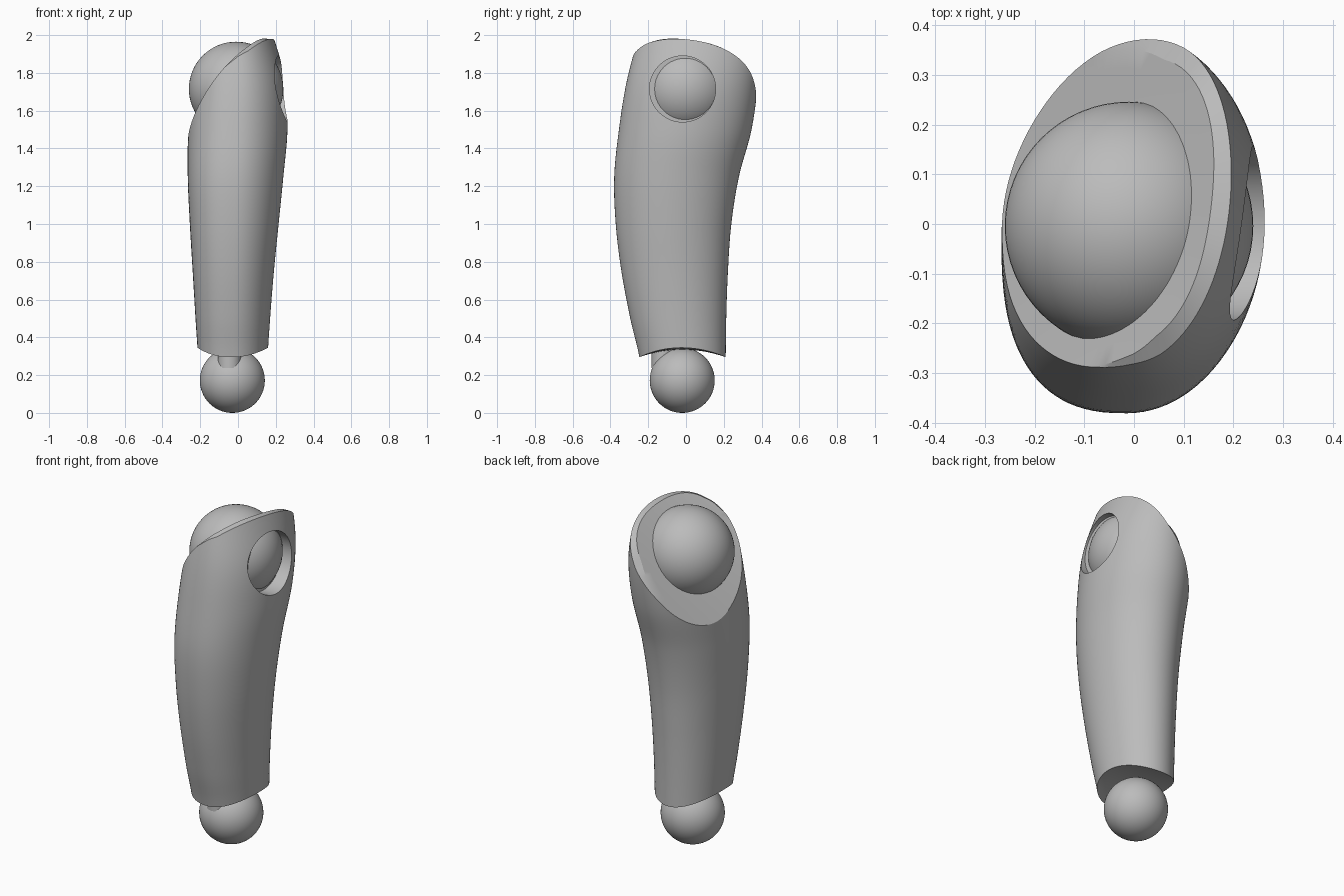
import bpy, bmesh, math
from mathutils import Vector

if "Cube" in bpy.data.objects:
    bpy.data.objects.remove(bpy.data.objects["Cube"], do_unlink=True)

grey = bpy.data.materials.new("plain_grey")
grey.use_nodes = True
grey.diffuse_color = (0.5, 0.5, 0.5, 1)
grey.node_tree.nodes["Principled BSDF"].inputs["Base Color"].default_value = (0.5, 0.5, 0.5, 1)

# Limb outline by height: z, right side, left side, front, back
LEVELS = [
    (0.25, -0.21, 0.155, -0.24, 0.21),
    (0.5, -0.225, 0.17, -0.295, 0.213),
    (0.75, -0.24, 0.19, -0.342, 0.222),
    (1.0, -0.255, 0.215, -0.372, 0.24),
    (1.25, -0.266, 0.24, -0.38, 0.28),
    (1.5, -0.263, 0.262, -0.355, 0.347),
    (1.75, -0.24, 0.253, -0.315, 0.38),
    (2.0, -0.2, 0.185, -0.25, 0.385),
    (2.25, -0.15, 0.1, -0.18, 0.36),
]
COLUMNS, ROWS, CAP_RINGS = 96, 40, 8


def extents(z):
    """Smoothly interpolate the outline table."""
    s = (z - LEVELS[0][0]) / 0.25
    i = max(0, min(int(s), len(LEVELS) - 2))
    t = s - i
    a, b, c, d = (LEVELS[max(0, min(i + k, len(LEVELS) - 1))] for k in (-1, 0, 1, 2))
    return [q + 0.5 * t * (r - p + t * (2 * p - 5 * q + 4 * r - u + t * (3 * (q - r) + u - p)))
            for p, q, r, u in zip(a[1:], b[1:], c[1:], d[1:])]


def outline(angle, z):
    """Point on the limb surface; the front right quarter is squarer."""
    x0, x1, y0, y1 = extents(z)
    c, s = math.cos(angle), math.sin(angle)
    power = 0.8 if c < 0 and s < 0 else 1
    x = math.copysign(abs(c) ** power, c) * (x1 - x0) / 2 + (x0 + x1) / 2
    y = math.copysign(abs(s) ** power, s) * (y1 - y0) / 2 + (y0 + y1) / 2
    return x, y


def slant(x, y):
    """Height of the slanted shoulder face."""
    return 1.8 + 1.27 * x - 0.38 * y + 0.7 * x * y - 0.59 * x * x


def rim_width(angle):
    return max(0, min(1, 2 * math.cos(angle) + 0.5))


def rim_height(angle):
    low, high = 1.2, 2.2
    for _ in range(30):
        mid = (low + high) / 2
        if mid < slant(*outline(angle, mid)) - 0.04 * rim_width(angle):
            low = mid
        else:
            high = mid
    return low


def finish(obj, name):
    obj.name = name
    obj.data.materials.clear()
    obj.data.materials.append(grey)
    bpy.ops.object.select_all(action='DESELECT')
    obj.select_set(True)
    bpy.context.view_layer.objects.active = obj
    bpy.ops.object.shade_smooth_by_angle(angle=math.radians(30))


# Limb shell: side wall, chamfered slanted top, domed underside
angles = [2 * math.pi * i / COLUMNS for i in range(COLUMNS)]
tops = [rim_height(a) for a in angles]
rings = []
base = [(*outline(a, 0.3), 0.295 + 0.05 * math.cos(a) ** 2) for a in angles]
hub = Vector((-0.03, -0.02, 0.335))
for k in range(1, CAP_RINGS):
    f = k / CAP_RINGS
    rings.append([(hub.x + (x - hub.x) * f, hub.y + (y - hub.y) * f,
                   z * f * f + hub.z * (1 - f * f)) for x, y, z in base])
for k in range(ROWS + 1):
    ring = []
    for a, top, foot in zip(angles, tops, base):
        z = foot[2] + (top - foot[2]) * k / ROWS
        ring.append((*outline(a, z), z))
    rings.append(ring)
rim = rings[-1]
mx, my = -0.03, 0.04
inner = []
for a, (x, y, z) in zip(angles, rim):
    inward = Vector((mx - x, my - y)).normalized() * (0.002 + 0.035 * rim_width(a))
    inner.append((x + inward.x, y + inward.y))
for k in range(CAP_RINGS, 0, -1):
    f = k / CAP_RINGS
    flat = [(mx + (x - mx) * f, my + (y - my) * f) for x, y in inner]
    rings.append([(x, y, slant(x, y)) for x, y in flat])

bm = bmesh.new()
loops = [[bm.verts.new(p) for p in ring] for ring in rings]
for lower, upper in zip(loops, loops[1:]):
    for i in range(COLUMNS):
        j = (i + 1) % COLUMNS
        bm.faces.new((lower[i], lower[j], upper[j], upper[i]))
for loop, centre in ((loops[0], hub), (loops[-1], (mx, my, slant(mx, my)))):
    tip = bm.verts.new(centre)
    for i in range(COLUMNS):
        bm.faces.new((loop[i], loop[(i + 1) % COLUMNS], tip))
bmesh.ops.recalc_face_normals(bm, faces=bm.faces)
mesh = bpy.data.meshes.new("limb_shell")
bm.to_mesh(mesh)
bm.free()
shell = bpy.data.objects.new("limb_shell", mesh)
bpy.context.collection.objects.link(shell)

# Round recess in the outer side
bpy.ops.mesh.primitive_cylinder_add(vertices=96, radius=0.175, depth=0.3,
                                    location=(0.33, -0.018, 1.715), rotation=(0, math.pi / 2, 0))
cutter = bpy.context.object
cutter.hide_render = True
bpy.context.view_layer.objects.active = shell
cut = shell.modifiers.new("recess", 'BOOLEAN')
cut.operation = 'DIFFERENCE'
cut.solver = 'EXACT'
cut.object = cutter
bpy.ops.object.modifier_apply(modifier=cut.name)
bpy.data.objects.remove(cutter, do_unlink=True)
finish(shell, "limb_shell")

# Ball joints
for name, radius, place in (("upper_ball", 0.25, (-0.01, -0.004, 1.715)),
                            ("lower_ball", 0.172, (-0.03, -0.02, 0.172))):
    bpy.ops.mesh.primitive_uv_sphere_add(segments=64, ring_count=32, radius=radius, location=place)
    finish(bpy.context.object, name)

# Short peg in front of the lower ball
bpy.ops.mesh.primitive_cylinder_add(vertices=32, radius=0.062, depth=0.1, location=(-0.045, -0.12, 0.287))
finish(bpy.context.object, "lower_peg")
